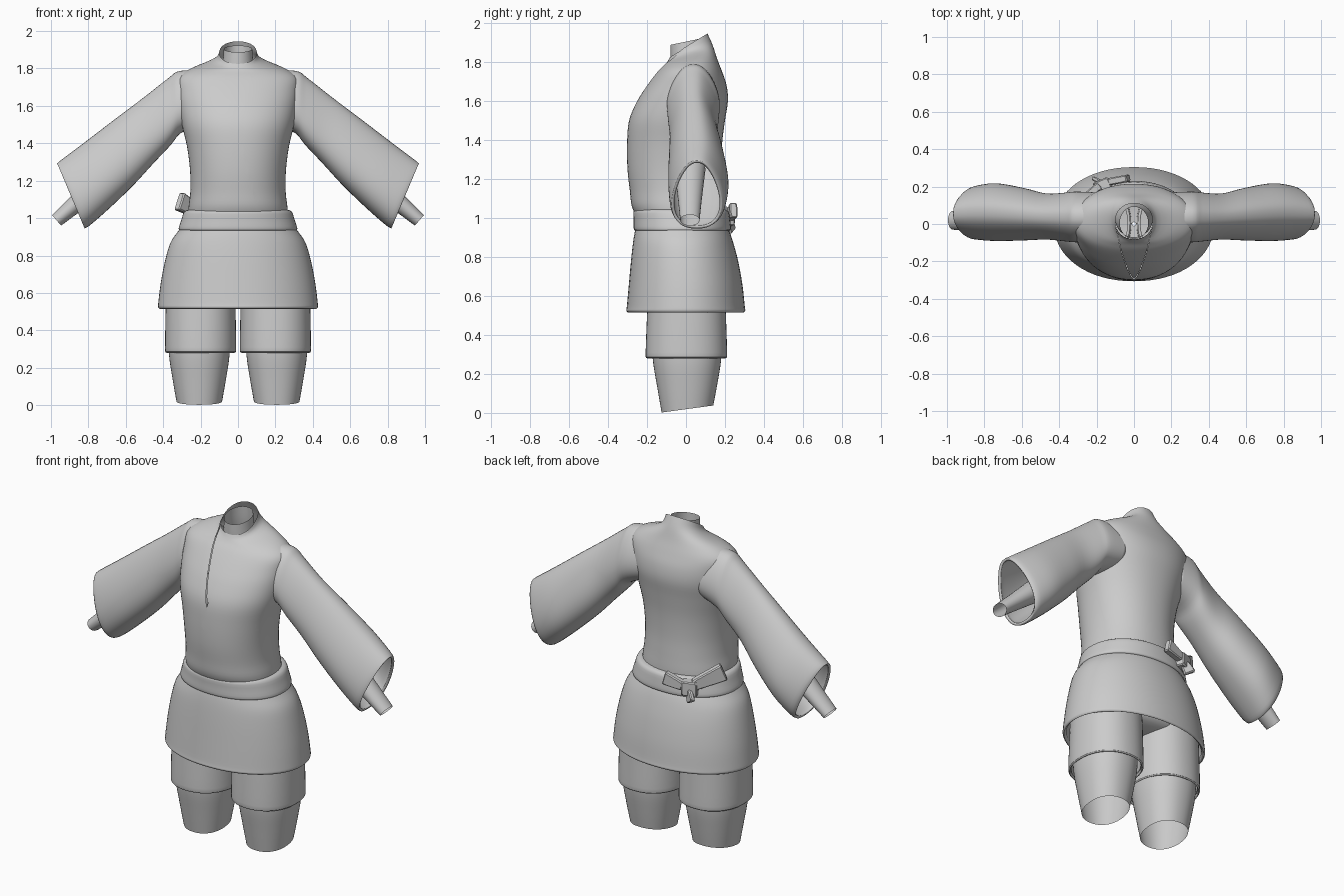
import bpy, bmesh, math
from mathutils import Vector

cube = bpy.data.objects.get("Cube")
if cube:
    bpy.data.objects.remove(cube, do_unlink=True)

cloth = bpy.data.materials.new("plain_grey_cloth")
cloth.use_nodes = True
GREY = (0.6, 0.6, 0.6, 1)
cloth.diffuse_color = GREY
cloth.node_tree.nodes["Principled BSDF"].inputs["Base Color"].default_value = GREY


def smooth_rows(rows, steps):
    """Catmull-Rom interpolation of ring parameters."""
    out = []
    for i in range(len(rows) - 1):
        a, b, c, d = (rows[max(0, min(len(rows) - 1, i + k))] for k in (-1, 0, 1, 2))
        for s in range(steps):
            t = s / steps
            out.append([q + t * (r - p) / 2 + t * t * (p - 2.5 * q + 2 * r - d_ / 2)
                        + t ** 3 * (1.5 * (q - r) + (d_ - p) / 2)
                        for p, q, r, d_ in zip(a, b, c, d)])
    return out + [list(rows[-1])]


def finish(name, bm, thick=0, angle=40):
    bmesh.ops.recalc_face_normals(bm, faces=bm.faces)
    mesh = bpy.data.meshes.new(name)
    bm.to_mesh(mesh)
    bm.free()
    mesh.materials.append(cloth)
    obj = bpy.data.objects.new(name, mesh)
    bpy.context.collection.objects.link(obj)
    if thick:
        mod = obj.modifiers.new("Thickness", 'SOLIDIFY')
        mod.thickness = thick
        mod.offset = -1
    bpy.ops.object.select_all(action='DESELECT')
    obj.select_set(True)
    bpy.context.view_layer.objects.active = obj
    bpy.ops.object.shade_smooth_by_angle(angle=math.radians(angle))
    return obj


def loft(rows, ring, steps=4, n=48):
    """Open tube through the rings given by ring(row, angle)."""
    bm = bmesh.new()
    rings = [[bm.verts.new(ring(r, 2 * math.pi * k / n)) for k in range(n)]
             for r in smooth_rows(rows, steps)]
    for lo, hi in zip(rings, rings[1:]):
        for k in range(n):
            j = (k + 1) % n
            bm.faces.new((lo[k], lo[j], hi[j], hi[k]))
    return bm


def oval(x0=0, power=2.0):
    """Ring rows: height, half width, front y, back y, rise towards the back."""
    def ring(r, a):
        z, w, f, b, rise = r
        c, s = math.cos(a), math.sin(a)
        c = math.copysign(abs(c) ** (2 / power), c)
        s = math.copysign(abs(s) ** (2 / power), s)
        return Vector((x0 + w * c, (f + b) / 2 + (b - f) / 2 * s, z + rise * s))
    return ring


# Robe top, with the V neckline stepped in
bm = loft([(1.00, .265, -.25, .19, 0), (1.06, .264, -.278, .19, 0),
           (1.14, .255, -.288, .185, 0), (1.25, .256, -.30, .18, 0),
           (1.38, .272, -.302, .185, 0), (1.50, .30, -.292, .20, 0),
           (1.60, .318, -.25, .215, 0), (1.68, .325, -.2, .208, 0),
           (1.75, .32, -.148, .185, 0), (1.80, .25, -.115, .16, .015),
           (1.845, .125, -.10, .137, .04), (1.885, .1, -.088, .11, .06)],
          oval(power=2.15), 4, 64)
V_TIP, V_SLOPE = 1.47, 0.245
for side in (1, -1):
    front = [f for f in bm.faces if f.calc_center_median().y < .02]
    geom = set(front) | {e for f in front for e in f.edges} | {v for f in front for v in f.verts}
    bmesh.ops.bisect_plane(bm, geom=list(geom), plane_co=(0, 0, V_TIP),
                           plane_no=(side, 0, -V_SLOPE))


def in_neckline(f):
    c = f.calc_center_median()
    return c.y < 0 and abs(c.x) < (c.z - V_TIP) * V_SLOPE


panel = [f for f in bm.faces if in_neckline(f)]
panel = bmesh.ops.split(bm, geom=panel)["geom"]
bmesh.ops.translate(bm, vec=(0, .007, 0),
                    verts=[g for g in panel if isinstance(g, bmesh.types.BMVert)])
finish("robe_top", bm)

# Neck
finish("neck", loft([(1.72, .1, -.07, .12, 0), (1.82, .083, -.078, .1, .01),
                     (1.905, .076, -.08, .092, .018)], oval()))

# Belt
finish("belt", loft([(.935, .312, -.262, .222, 0), (.945, .317, -.268, .23, 0),
                     (.99, .303, -.268, .226, 0), (1.035, .287, -.268, .217, 0),
                     (1.045, .26, -.25, .19, 0)], oval(power=2.15), 3, 64), angle=50)

# Skirt, with a rolled hem
finish("skirt", loft([(.97, .29, -.25, .2, 0), (.93, .32, -.262, .222, 0),
                      (.87, .36, -.272, .243, 0), (.78, .388, -.282, .267, 0),
                      (.66, .412, -.293, .289, 0), (.55, .426, -.303, .301, 0),
                      (.525, .427, -.306, .304, 0), (.515, .42, -.298, .296, 0)],
                     oval(power=2.1), 4, 64), .02)

# Hips under the skirt
finish("hips", loft([(.9, .32, -.22, .2, 0), (.7, .36, -.21, .2, 0),
                     (.6, .33, -.19, .19, 0), (.56, .2, -.12, .12, 0),
                     (.55, .01, -.01, .01, 0)], oval()))


# Sleeve and arm
def sleeve_ring(side):
    def ring(r, a):
        tx, tz, bx, bz, f, b = r
        u = (1 - math.cos(a)) / 2
        s = math.sin(a)
        y = math.copysign(abs(s) ** .85, s) * (.68 + .5 * u) / .98
        return Vector((side * (tx + (bx - tx) * u), (f + b) / 2 + (b - f) / 2 * y,
                       tz + (bz - tz) * u))
    return ring


def arm_ring(side):
    axis = Vector((.76, 0, -.65))
    across = Vector((.65, 0, .76))

    def ring(r, a):
        d, w, h = r
        p = Vector((.97, .02, .988)) - axis * d + across * (w * math.cos(a))
        return Vector((side * p.x, p.y + h * math.sin(a), p.z))
    return ring


for side, word in ((1, "left"), (-1, "right")):
    finish(word + "_sleeve", loft(
        [(.17, 1.79, .2, 1.50, -.10, .17), (.31, 1.787, .305, 1.455, -.10, .175),
         (.37, 1.75, .36, 1.39, -.095, .17), (.50, 1.648, .45, 1.295, -.085, .165),
         (.65, 1.535, .56, 1.175, -.09, .195), (.82, 1.405, .69, 1.05, -.093, .22),
         (.94, 1.315, .79, .963, -.085, .205), (.967, 1.293, .82, .945, -.075, .185)],
        sleeve_ring(side)), .015)
    finish(word + "_arm", loft([(0, .037, .05), (.15, .048, .06), (.4, .07, .08)],
                               arm_ring(side), 3, 24))

    # Leg layers
    finish(word + "_legging", loft(
        [(.7, .18, -.19, .2, 0), (.5, .187, -.2, .205, 0), (.31, .19, -.207, .211, 0),
         (.285, .188, -.205, .209, 0), (.28, .182, -.2, .203, 0)],
        oval(side * .2, 2.2), 3), .015)
    finish(word + "_shin", loft(
        [(.4, .165, -.175, .185, 0), (.27, .162, -.17, .18, 0), (.14, .143, -.148, .16, .005),
         (.02, .122, -.125, .14, .018)], oval(side * .207, 2.2)))


# Bow tied on the belt, towards the right of the back
def bow_piece(name, start, end, h0, h1, depth):
    start, end = Vector(start), Vector(end)
    out = (end - start).cross(Vector((0, 0, 1))).normalized() * depth / 2
    up = out.cross(end - start).normalized()
    bm = bmesh.new()
    for p, h in ((start, h0), (end, h1)):
        for i, j in ((-1, -1), (1, -1), (1, 1), (-1, 1)):
            bm.verts.new(p + out * i + up * j * h / 2)
    bmesh.ops.convex_hull(bm, input=bm.verts)
    bmesh.ops.bevel(bm, geom=bm.edges[:], offset=.006, segments=1, affect='EDGES')
    finish(name, bm, angle=25)


bow_piece("bow_knot", (-.13, .225, 1.0), (-.21, .19, 1.0), .08, .09, .06)
bow_piece("bow_outer_loop", (-.19, .2, 1.02), (-.315, .09, 1.09), .06, .1, .045)
bow_piece("bow_inner_loop", (-.14, .225, 1.01), (-.03, .245, 1.04), .05, .08, .04)
bow_piece("bow_tail", (-.17, .22, .99), (-.2, .235, .93), .05, .07, .025)
